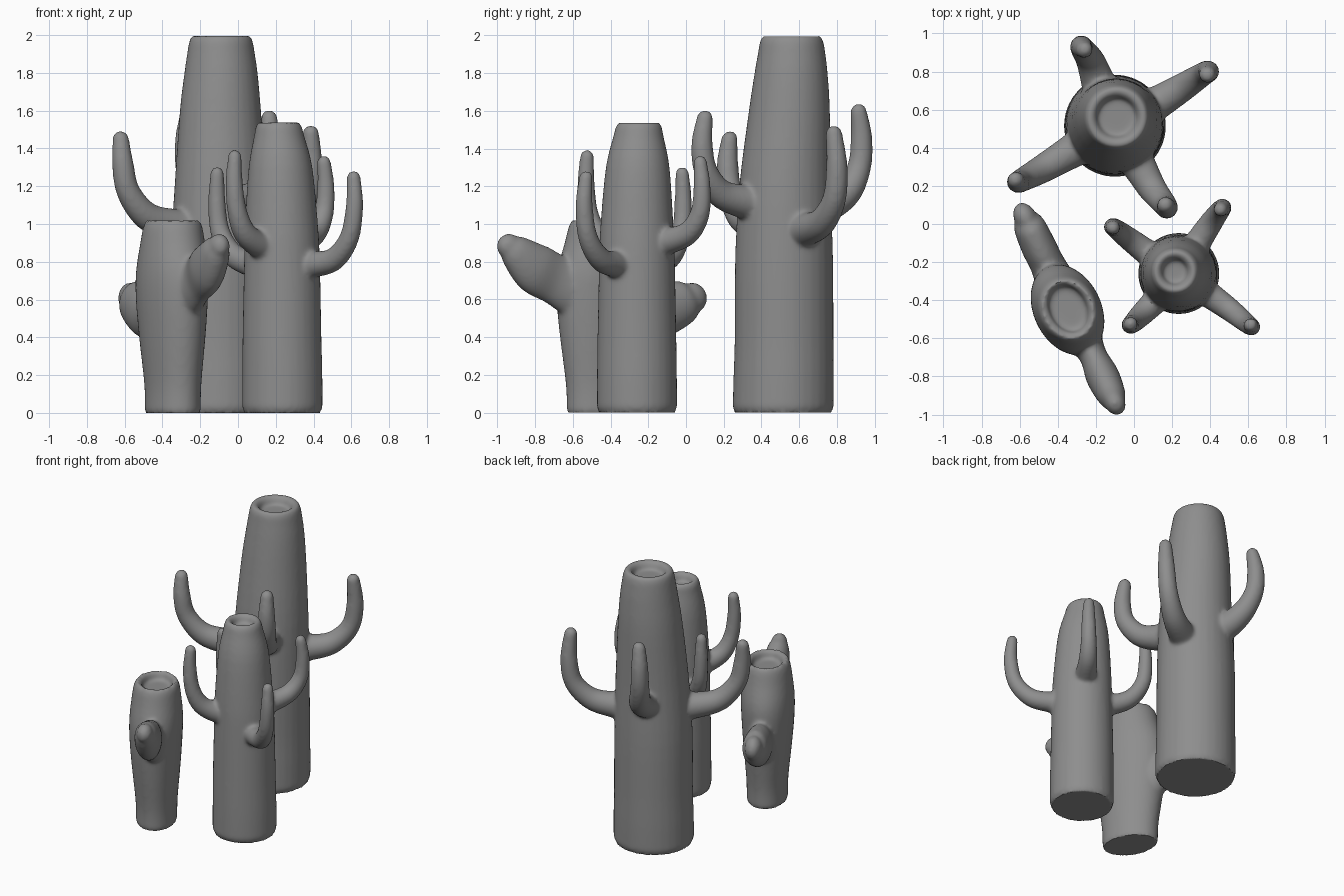
import bpy, bmesh
from math import pi, sin, cos, radians
from mathutils import Vector

if "Cube" in bpy.data.objects:
    bpy.data.objects.remove(bpy.data.objects["Cube"])

SEG = 32
GREY = bpy.data.materials.new("dark_grey")
GREY.diffuse_color = (0.27, 0.27, 0.27, 1)
GREY.use_nodes = True
GREY.node_tree.nodes["Principled BSDF"].inputs["Base Color"].default_value = GREY.diffuse_color


def spline(pts, n):
    """Catmull-Rom through tuples of any length."""
    v = [Vector(p) for p in pts]
    out = []
    for i in range(len(v) - 1):
        a, b, c, d = v[max(i - 1, 0)], v[i], v[i + 1], v[min(i + 2, len(v) - 1)]
        for k in range(n):
            t = k / n
            out.append(0.5 * (2 * b + (c - a) * t + (2 * a - 5 * b + 4 * c - d) * t * t
                              + (3 * b - a - 3 * c + d) * t ** 3))
    return out + [v[-1]]


def loft(name, rings):
    """Skin elliptical rings given as (centre, u half-axis, v half-axis)."""
    bm = bmesh.new()
    loops = []
    for c, u, v in rings:
        loops.append([bm.verts.new(c + u * cos(2 * pi * i / SEG) + v * sin(2 * pi * i / SEG))
                      for i in range(SEG)])
    for a, b in zip(loops, loops[1:]):
        for i in range(SEG):
            j = (i + 1) % SEG
            bm.faces.new((a[i], a[j], b[j], b[i]))
    bm.faces.new(loops[0][::-1])
    bm.faces.new(loops[-1])
    bmesh.ops.recalc_face_normals(bm, faces=bm.faces)
    me = bpy.data.meshes.new(name)
    bm.to_mesh(me)
    bm.free()
    ob = bpy.data.objects.new(name, me)
    bpy.context.collection.objects.link(ob)
    return ob


def trunk(name, profile, hollow, angle=0):
    """Rows are (z, x, y, long radius, short radius); hollow rows form the top recess."""
    u = Vector((cos(angle), sin(angle), 0))
    v = Vector((-sin(angle), cos(angle), 0))
    rows = [Vector(profile[0])] + spline(profile[1:], 4) + [Vector(h) for h in hollow]
    return loft(name, [(Vector((r[1], r[2], r[0])), u * r[3], v * r[4]) for r in rows])


def limb(name, pts):
    """Rows are (x, y, z, half-width, half-height); the end gets a round tip."""
    rows = spline(pts, 6)
    ctr = [Vector(r[:3]) for r in rows]
    run = ctr[-1] - ctr[0]
    side = Vector((run.y, -run.x, 0)).normalized()
    rings = []
    for i, r in enumerate(rows):
        t = (ctr[min(i + 1, len(ctr) - 1)] - ctr[max(i - 1, 0)]).normalized()
        rings.append((ctr[i], side * r[3], side.cross(t) * r[4]))
    c, u, v = rings[-1]
    for a in (20, 40, 60, 78):
        a = radians(a)
        rings.append((c + t * v.length * sin(a), u * cos(a), v * cos(a)))
    return loft(name, rings)


def fuse(body, limbs):
    """Merge the limbs into the trunk with soft fillets and a flat base."""
    def apply(kind, **settings):
        m = body.modifiers.new("fuse", kind)
        for key, value in settings.items():
            setattr(m, key, value)
        bpy.ops.object.modifier_apply(modifier=m.name)

    bpy.ops.object.select_all(action='DESELECT')
    bpy.context.view_layer.objects.active = body
    body.select_set(True)
    for l in limbs:
        apply('BOOLEAN', operation='UNION', solver='EXACT', object=l)
        bpy.data.objects.remove(l)
    apply('REMESH', mode='VOXEL', voxel_size=0.012)
    apply('SMOOTH', factor=0.5, iterations=10)
    for v in body.data.vertices:
        if v.co.z < 0.008:
            v.co.z = 0
    body.data.materials.clear()
    body.data.materials.append(GREY)
    bpy.ops.object.shade_smooth_by_angle(angle=radians(45))


def arms(axis, paths, radii):
    """Upturned arms, each rooted inside the trunk with a flared base."""
    made = []
    for k, p in enumerate(paths):
        x, y, z = p[0]
        root = ((x + axis[0]) / 2, (y + axis[1]) / 2, z - 0.01)
        made.append(limb("arm_%d" % k, [(*q, r, r) for q, r in zip([root] + p, radii)]))
    return made


def round_rows(rows):
    return [(*r, r[3]) for r in rows]


# Large cactus
big = trunk("large_cactus", round_rows([
    (0, -.1, .515, .257), (.03, -.1, .515, .268), (.2, -.1, .518, .266), (.4, -.1, .52, .262),
    (.8, -.1, .52, .26), (1.2, -.093, .525, .243), (1.6, -.093, .548, .215),
    (1.8, -.09, .557, .194), (1.91, -.09, .56, .178), (1.97, -.09, .56, .167), (2.002, -.09, .56, .148)]),
    round_rows([(1.99, -.09, .56, .12), (1.97, -.09, .56, .106), (1.94, -.09, .56, .1)]))
fuse(big, arms((-.1, .52), [
    [(-.33, .38, .99), (-.48, .29, 1.04), (-.58, .235, 1.17), (-.61, .22, 1.32), (-.62, .23, 1.45)],
    [(.03, .3, 1.12), (.1, .18, 1.165), (.16, .105, 1.28), (.172, .085, 1.42), (.165, .1, 1.56)],
    [(.12, .635, .97), (.26, .72, 1.01), (.36, .785, 1.13), (.39, .8, 1.3), (.385, .785, 1.48)],
    [(-.19, .75, 1.1), (-.23, .86, 1.175), (-.27, .92, 1.31), (-.275, .93, 1.46), (-.26, .915, 1.595)]],
    (.11, .09, .075, .063, .057, .044)))

# Medium cactus
mid = trunk("medium_cactus", round_rows([
    (0, .235, -.26, .202), (.03, .235, -.26, .213), (.2, .235, -.26, .212), (.4, .233, -.26, .209),
    (.8, .233, -.26, .201), (1, .23, -.26, .193), (1.3, .225, -.256, .169),
    (1.47, .218, -.252, .132), (1.515, .216, -.25, .122), (1.543, .215, -.25, .103)]),
    round_rows([(1.53, .215, -.25, .079), (1.51, .215, -.25, .068), (1.48, .215, -.25, .063)]))
fuse(mid, arms((.235, -.26), [
    [(.07, -.15, .79), (-.03, -.075, .84), (-.095, -.025, .96), (-.112, -.015, 1.12), (-.11, -.02, 1.267)],
    [(.34, -.09, .91), (.41, .015, .955), (.455, .075, 1.06), (.465, .085, 1.2), (.455, .075, 1.327)],
    [(.4, -.375, .785), (.51, -.455, .815), (.59, -.52, .93), (.617, -.54, 1.1), (.612, -.53, 1.247)],
    [(.11, -.405, .89), (.035, -.48, .955), (-.005, -.52, 1.07), (-.02, -.53, 1.22), (-.017, -.525, 1.357)]],
    (.08, .07, .061, .052, .046, .037)))

# Small cactus with two broad pads
small = trunk("small_cactus", [
    (0, -.345, -.45, .19, .134), (.01, -.345, -.45, .192, .136), (.15, -.345, -.45, .197, .138),
    (.4, -.348, -.45, .23, .16), (.6, -.35, -.45, .25, .174), (.75, -.348, -.45, .245, .177),
    (.9, -.346, -.45, .2, .164), (.99, -.345, -.45, .175, .15), (1.023, -.345, -.45, .155, .13)],
    [(1.01, -.345, -.445, .136, .106), (.99, -.345, -.445, .128, .097), (.96, -.345, -.445, .122, .091)],
    radians(-64))
fuse(small, [
    limb("front_pad", [(-.28, -.56, .64, .1, .16), (-.215, -.69, .705, .073, .135),
                       (-.165, -.8, .765, .088, .135), (-.118, -.9, .85, .075, .095),
                       (-.1, -.938, .882, .055, .068)]),
    limb("back_pad", [(-.4, -.33, .48, .11, .15), (-.455, -.21, .52, .092, .14),
                      (-.5, -.12, .545, .092, .142), (-.55, -.01, .587, .083, .118),
                      (-.57, .032, .606, .06, .085)])])
